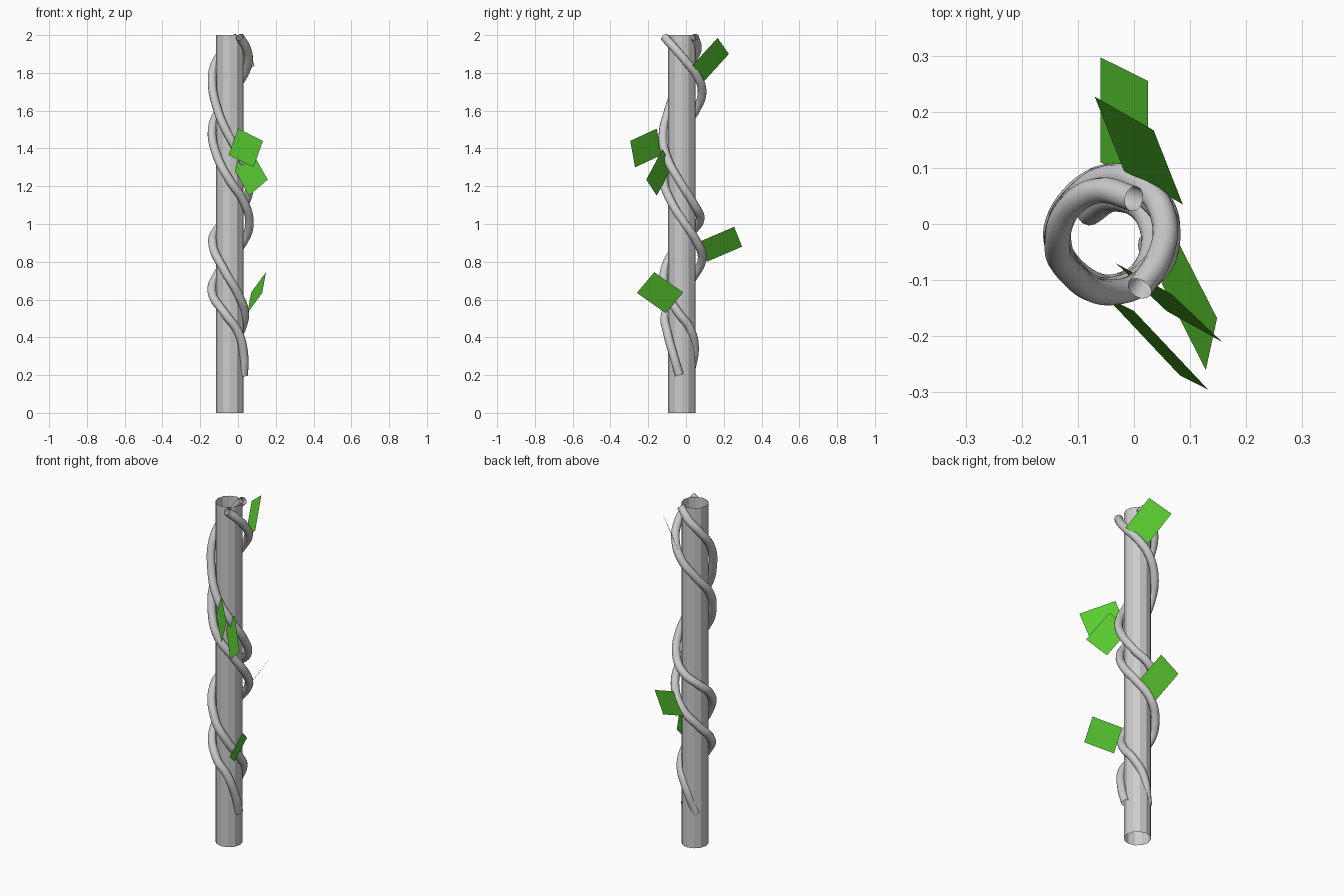
import bpy
from mathutils import Vector

# Pole: open 12-sided tube
bpy.ops.mesh.primitive_cylinder_add(vertices=12, radius=0.073, depth=2,
                                    end_fill_type='NOTHING',
                                    location=(-0.043, -0.022, 1))
bpy.context.object.name = "pole"


# Vine: round tube along a smooth path, open at both ends
def vine(name, points):
    cu = bpy.data.curves.new(name, 'CURVE')
    cu.dimensions = '3D'
    cu.bevel_depth = 0.023
    cu.bevel_resolution = 4
    cu.resolution_u = 8
    cu.use_fill_caps = False
    sp = cu.splines.new('BEZIER')
    sp.bezier_points.add(len(points) - 1)
    for bp, co in zip(sp.bezier_points, points):
        bp.co = co
        bp.handle_left_type = bp.handle_right_type = 'AUTO'
    ob = bpy.data.objects.new(name, cu)
    bpy.context.collection.objects.link(ob)


vine("vine_one", [
    (-0.08, 0.02, 0.2), (-0.03, 0.045, 0.35), (0.02, 0.02, 0.45),
    (0.035, -0.04, 0.53), (0.0, -0.1, 0.63), (-0.07, -0.115, 0.75),
    (-0.135, -0.03, 0.9), (-0.11, 0.04, 0.97), (-0.04, 0.075, 1.03),
    (0.03, 0.045, 1.1), (0.06, -0.03, 1.22), (0.02, -0.1, 1.35),
    (-0.05, -0.122, 1.47), (-0.11, -0.09, 1.61), (-0.137, -0.03, 1.77),
    (-0.11, 0.035, 1.87), (-0.06, 0.06, 1.93), (0.0, 0.045, 1.99)])
vine("vine_two", [
    (0.03, -0.035, 0.2), (0.032, -0.065, 0.3), (0.0, -0.1, 0.43),
    (-0.065, -0.11, 0.52), (-0.138, -0.03, 0.64), (-0.11, 0.045, 0.73),
    (-0.04, 0.085, 0.82), (0.03, 0.055, 0.91), (0.06, -0.005, 1.0),
    (0.03, -0.08, 1.12), (-0.05, -0.118, 1.24), (-0.115, -0.08, 1.37),
    (-0.137, -0.02, 1.5), (-0.1, 0.05, 1.6), (-0.03, 0.085, 1.7),
    (0.03, 0.055, 1.79), (0.055, -0.0, 1.86), (0.045, -0.06, 1.93),
    (0.01, -0.115, 1.99)])

green = bpy.data.materials.new("leaf_green")
green.diffuse_color = (0.1, 0.6, 0.03, 1)

# Leaves: flat rectangles given by a corner and its two neighbours
LEAVES = [
    ((0.148, -0.168, 0.745), (0.128, -0.26, 0.635), (0.07, -0.015, 0.638)),
    ((-0.06, 0.297, 0.88), (0.025, 0.255, 0.985), (-0.06, 0.11, 0.80)),
    ((0.157, -0.21, 1.235), (0.058, -0.155, 1.15), (0.067, -0.125, 1.395)),
    ((0.0, -0.155, 1.505), (0.132, -0.295, 1.44), (-0.05, -0.13, 1.365)),
    ((-0.07, 0.227, 1.90), (0.035, 0.167, 1.985), (-0.018, 0.095, 1.755)),
]
for i, corners in enumerate(LEAVES, 1):
    a, b, c = map(Vector, corners)
    me = bpy.data.meshes.new(f"leaf_{i}")
    me.from_pydata([a, b, b + c - a, c], [], [(0, 1, 2, 3)])
    me.materials.append(green)
    bpy.context.collection.objects.link(bpy.data.objects.new(f"leaf_{i}", me))
